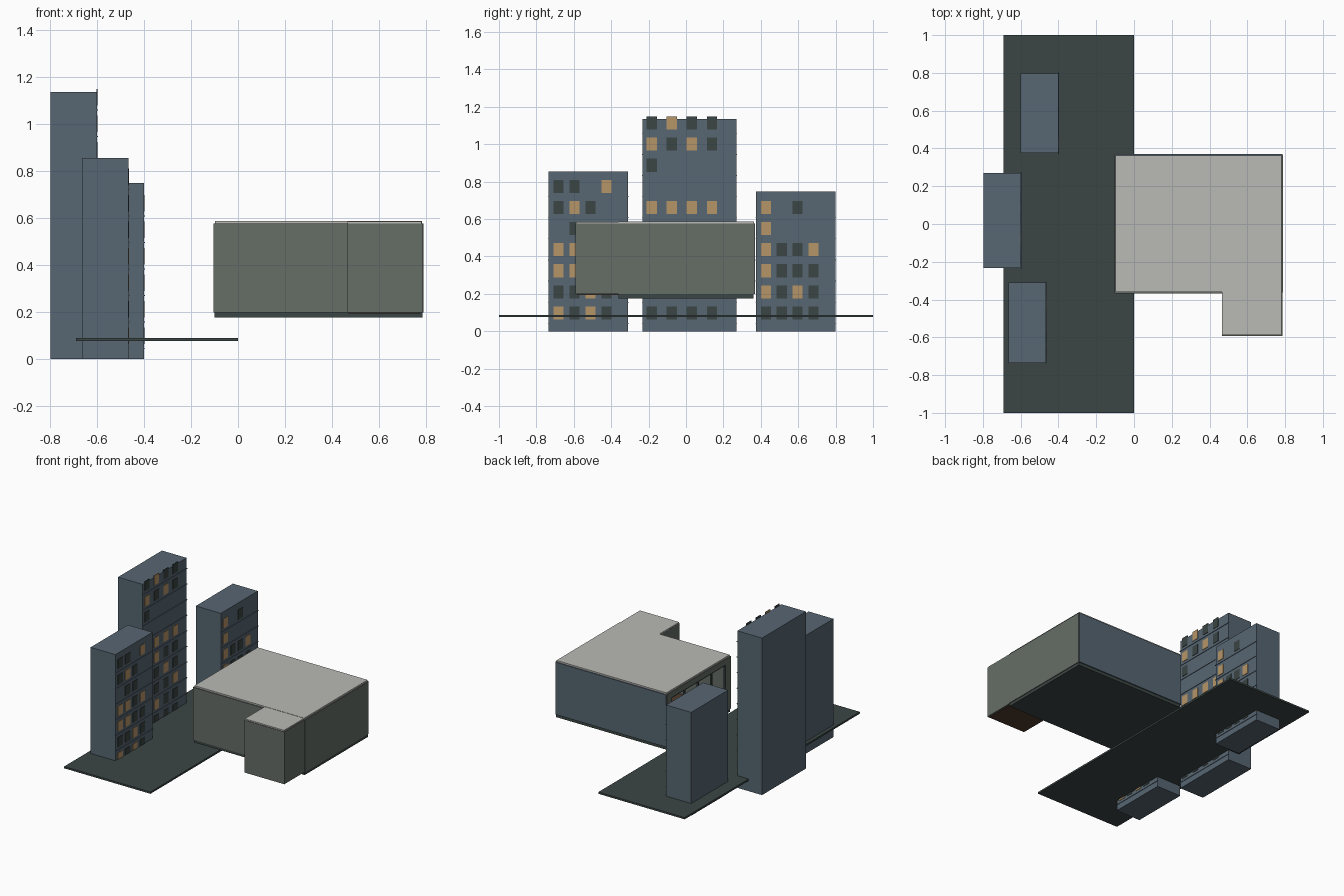
import bpy

if "Cube" in bpy.data.objects:
    bpy.data.objects.remove(bpy.data.objects["Cube"])

def mat(name, r, g, b):
    m = bpy.data.materials.new(name)
    lin = [((c / 255 + 0.055) / 1.055) ** 2.4 for c in (r, g, b)]
    m.diffuse_color = (*lin, 1)
    m.use_nodes = True
    m.node_tree.nodes["Principled BSDF"].inputs["Base Color"].default_value = m.diffuse_color
    return m

BLUE = mat("slate_blue", 87, 102, 114)
DARK = mat("dark_green_grey", 59, 70, 68)
GREEN = mat("grey_green_wall", 102, 109, 102)
ROOF = mat("pale_ceiling", 186, 186, 182)
LIT = mat("lit_window", 182, 149, 104)
BROWN = mat("brown_floor", 78, 58, 45)

def box(name, x, y, z, m):
    """Box from (min, max) pairs on each axis."""
    v = [(x[i], y[j], z[k]) for i in (0, 1) for j in (0, 1) for k in (0, 1)]
    f = [(0, 1, 3, 2), (4, 6, 7, 5), (0, 4, 5, 1), (2, 3, 7, 6), (0, 2, 6, 4), (1, 5, 7, 3)]
    me = bpy.data.meshes.new(name)
    me.from_pydata(v, [], f)
    me.materials.append(m)
    o = bpy.data.objects.new(name, me)
    bpy.context.collection.objects.link(o)
    return o

# Street slab
box("street", (-0.69, 0), (-1, 1), (0.075, 0.088), DARK)

# Towers with window plates facing +x; rows listed from the bottom up
# L = lit, D = dark, . = none
def tower(name, x, y, h, first, step, rows):
    box(name, x, y, (0, h), BLUE)
    for r, row in enumerate(rows):
        zc = 0.098 + r * 0.1128
        for c, kind in enumerate(row):
            yc = first + c * step
            if kind != ".":
                box(f"{name}_window_{r}_{c}", (x[1] - 0.002, x[1] + 0.003),
                    (yc - 0.027, yc + 0.027), (zc - 0.035, zc + 0.035),
                    LIT if kind == "L" else DARK)
        # thin floor ledge
        zl = zc - 0.055
        box(f"{name}_ledge_{r}", (x[1] - 0.002, x[1] + 0.004),
            (y[0] - 0.004, y[1] + 0.004), (zl - 0.002, zl + 0.002), BLUE)

tower("north_tower", (-0.6, -0.4), (0.375, 0.798), 0.747, 0.427, 0.085,
      ["DDDD", "LDLD", "LDDD", "LDDL", "L...", "L.D."])
tower("middle_tower", (-0.797, -0.6), (-0.232, 0.27), 1.135, -0.183, 0.107,
      ["DDDD", "DLDD", "LDDL", "DDLD", "DLDD", "LLLL", "....", "D...", "LDLD", "DLDD"])
tower("south_tower", (-0.664, -0.466), (-0.735, -0.31), 0.855, -0.681, 0.085,
      ["LDLD", "DDLD", "LLDD", "LLDL", ".DD.", "DLD.", "DD.L"])

# Raised room: floors and ceilings
Z = (0.198, 0.576)
box("room_floor_slab", (-0.1, 0.785), (-0.36, 0.362), (0.176, 0.2), DARK)
box("room_floor", (-0.09, 0.775), (-0.35, 0.352), (0.2, 0.203), BROWN)
box("alcove_floor", (0.47, 0.775), (-0.582, -0.36), (0.193, 0.203), BROWN)
box("room_ceiling", (-0.097, 0.782), (-0.36, 0.363), (0.572, 0.587), ROOF)
box("alcove_ceiling", (0.466, 0.78), (-0.588, -0.36), (0.572, 0.585), ROOF)

# Walls
box("back_wall", (-0.1, 0.785), (0.355, 0.37), Z, BLUE)
box("front_wall", (-0.1, 0.468), (-0.367, -0.352), Z, GREEN)
box("right_wall", (0.775, 0.79), (-0.362, 0.365), Z, GREEN)
box("alcove_front_wall", (0.465, 0.785), (-0.592, -0.58), Z, GREEN)
box("alcove_left_wall", (0.465, 0.477), (-0.59, -0.355), Z, GREEN)
box("alcove_right_wall", (0.772, 0.785), (-0.59, -0.355), Z, GREEN)

# Window wall facing the towers
X = (-0.104, -0.086)
box("window_wall_sill", X, (-0.365, 0.368), (0.198, 0.245), GREEN)
box("window_wall_header", X, (-0.365, 0.368), (0.54, 0.576), GREEN)
for i, y in enumerate([(-0.365, -0.31), (0.313, 0.368)]):
    box(f"window_wall_pier_{i}", X, y, Z, GREEN)
for i in range(5):
    y = -0.306 + i * 0.1535
    box(f"window_mullion_{i}", (-0.101, -0.089), (y - 0.006, y + 0.006), (0.245, 0.54), DARK)
for i, z in enumerate((0.249, 0.536)):
    box(f"window_rail_{i}", (-0.101, -0.089), (-0.31, 0.313), (z - 0.006, z + 0.006), DARK)
